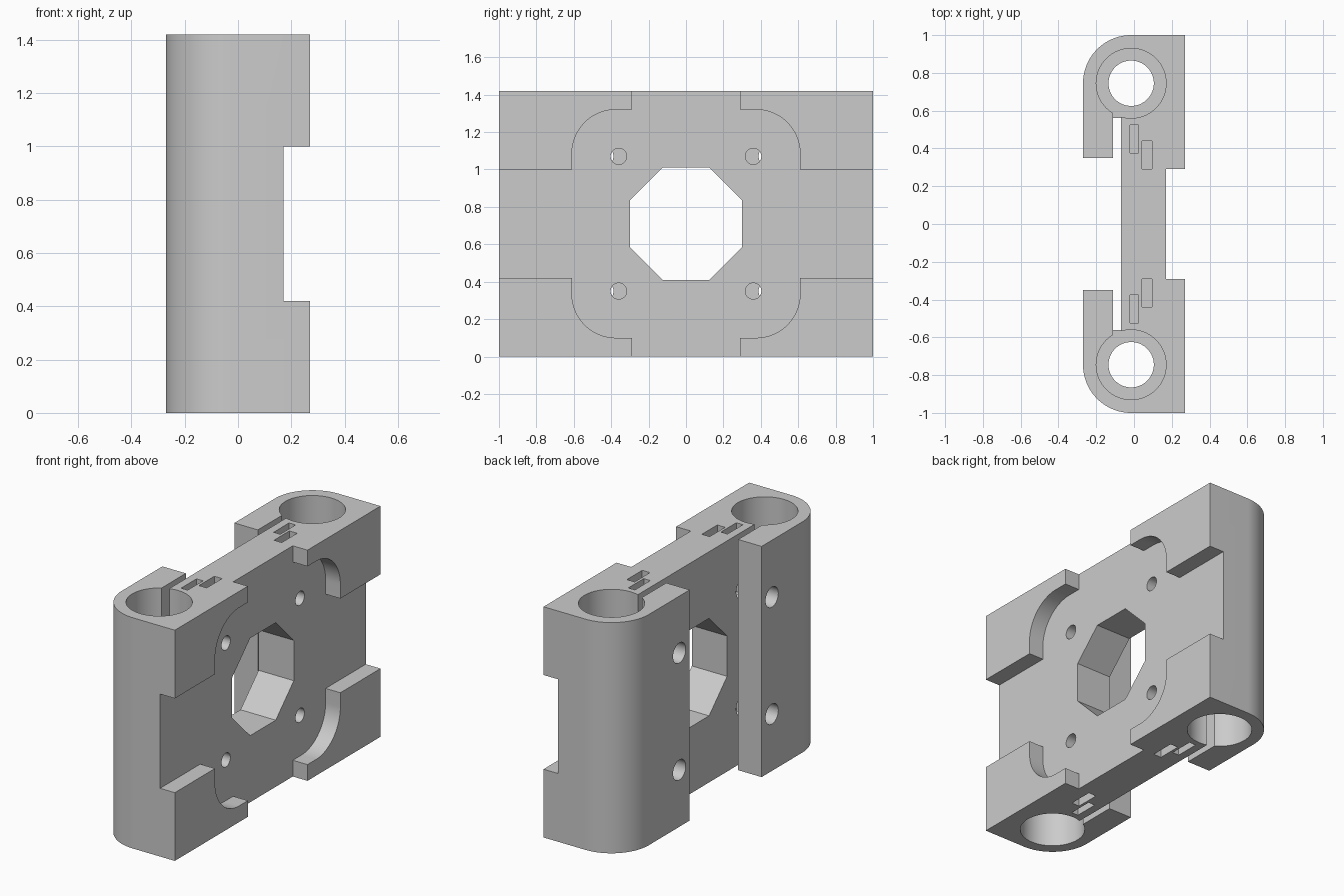
import bpy, bmesh, math
from mathutils import Matrix, Vector

if "Cube" in bpy.data.objects:
    bpy.data.objects.remove(bpy.data.objects["Cube"])

H, MID = 1.42, 0.71          # height and mid height
CX, CY = -0.015, 0.745       # bearing bore axis

grey = bpy.data.materials.new("light_grey")
grey.diffuse_color = (0.6, 0.6, 0.6, 1)
grey.use_nodes = True
grey.node_tree.nodes["Principled BSDF"].inputs["Base Color"].default_value = grey.diffuse_color


def prism(name, pts, axis, lo, hi):
    """Extrude a 2D outline: axis 'z' takes (x, y), axis 'x' takes (y, z)."""
    place = (lambda p, d: (p[0], p[1], d)) if axis == 'z' else (lambda p, d: (d, p[0], p[1]))
    bm = bmesh.new()
    face = bm.faces.new([bm.verts.new(place(p, lo)) for p in pts])
    ext = bmesh.ops.extrude_face_region(bm, geom=[face])
    move = Vector(place((0, 0), hi - lo))
    for v in ext['geom']:
        if isinstance(v, bmesh.types.BMVert):
            v.co += move
    bmesh.ops.recalc_face_normals(bm, faces=bm.faces)
    me = bpy.data.meshes.new(name)
    bm.to_mesh(me)
    bm.free()
    ob = bpy.data.objects.new(name, me)
    bpy.context.collection.objects.link(ob)
    return ob


def arc(cx, cy, r, a0, a1, n):
    return [(cx + r * math.cos(math.radians(a0 + (a1 - a0) * i / n)),
             cy + r * math.sin(math.radians(a0 + (a1 - a0) * i / n))) for i in range(n + 1)]


def circle(cx, cy, r, n=64):
    return arc(cx, cy, r, 0, 360, n)[:-1]


def rect(x0, x1, y0, y1):
    return [(x0, y0), (x1, y0), (x1, y1), (x0, y1)]


# Carriage body: plan outline with a clamp arm at each end
half = [(0.27, 1.0)] + arc(CX, CY, 0.255, 90, 180, 24) + [
    (-0.27, 0.35), (-0.11, 0.35), (-0.11, 0.56), (-0.07, 0.56)]
body = prism("carriage_body", half + [(x, -y) for x, y in reversed(half)], 'z', 0, H)
body.data.materials.append(grey)

cutters = []


def cut(pts, axis, lo, hi):
    cutters.append(prism("cutter", pts, axis, lo, hi))


# Front recess leaving four corner pads
q = [(1.1, 0.29), (0.61, 0.29)] + arc(0.375, 0.375, 0.235, 0, 90, 24) + [(0.29, 0.61), (0.29, 0.8)]
loop = q + [(-y, z) for y, z in reversed(q)]
loop += [(-y, -z) for y, z in loop]
cut([(y, z + MID) for y, z in loop], 'x', 0.17, 0.4)

# Octagonal window
R = 0.3 / math.cos(math.pi / 8)
cut(arc(0, MID, R, 22.5, 337.5, 7), 'x', -0.2, 0.4)

for s in (1, -1):
    # Through bore for the rod
    cut(circle(CX, s * CY, 0.12), 'z', -0.1, H + 0.1)
    for lo, hi in ((-0.1, 0.59), (H - 0.59, H + 0.1)):
        # Bearing seats and the clamp slit opening into them
        cut(circle(CX, s * CY, 0.185), 'z', lo, hi)
        cut(rect(-0.11, -0.07, *sorted((s * 0.5, s * 0.64))), 'z', lo, hi)
    for z, lo, hi in ((0.35, -0.1, 0.425), (1.07, 0.995, H + 0.1)):
        # Nut pockets
        cut(rect(-0.02, 0.025, *sorted((s * 0.375, s * 0.525))), 'z', lo, hi)
        cut(rect(0.042, 0.095, *sorted((s * 0.29, s * 0.44))), 'z', lo, hi)
        # Clamp screw holes from the back, mounting holes from the front
        cut(circle(s * 0.45, z, 0.062, 32), 'x', -0.4, 0.035)
        cut(circle(s * 0.36, z, 0.043, 32), 'x', 0.03, 0.4)

bpy.context.view_layer.objects.active = body
body.select_set(True)
for c in cutters:
    mod = body.modifiers.new("cut", 'BOOLEAN')
    mod.operation = 'DIFFERENCE'
    mod.solver = 'EXACT'
    mod.object = c
    bpy.ops.object.modifier_apply(modifier=mod.name)
    bpy.data.objects.remove(c)

bpy.ops.object.shade_smooth_by_angle(angle=math.radians(30))
